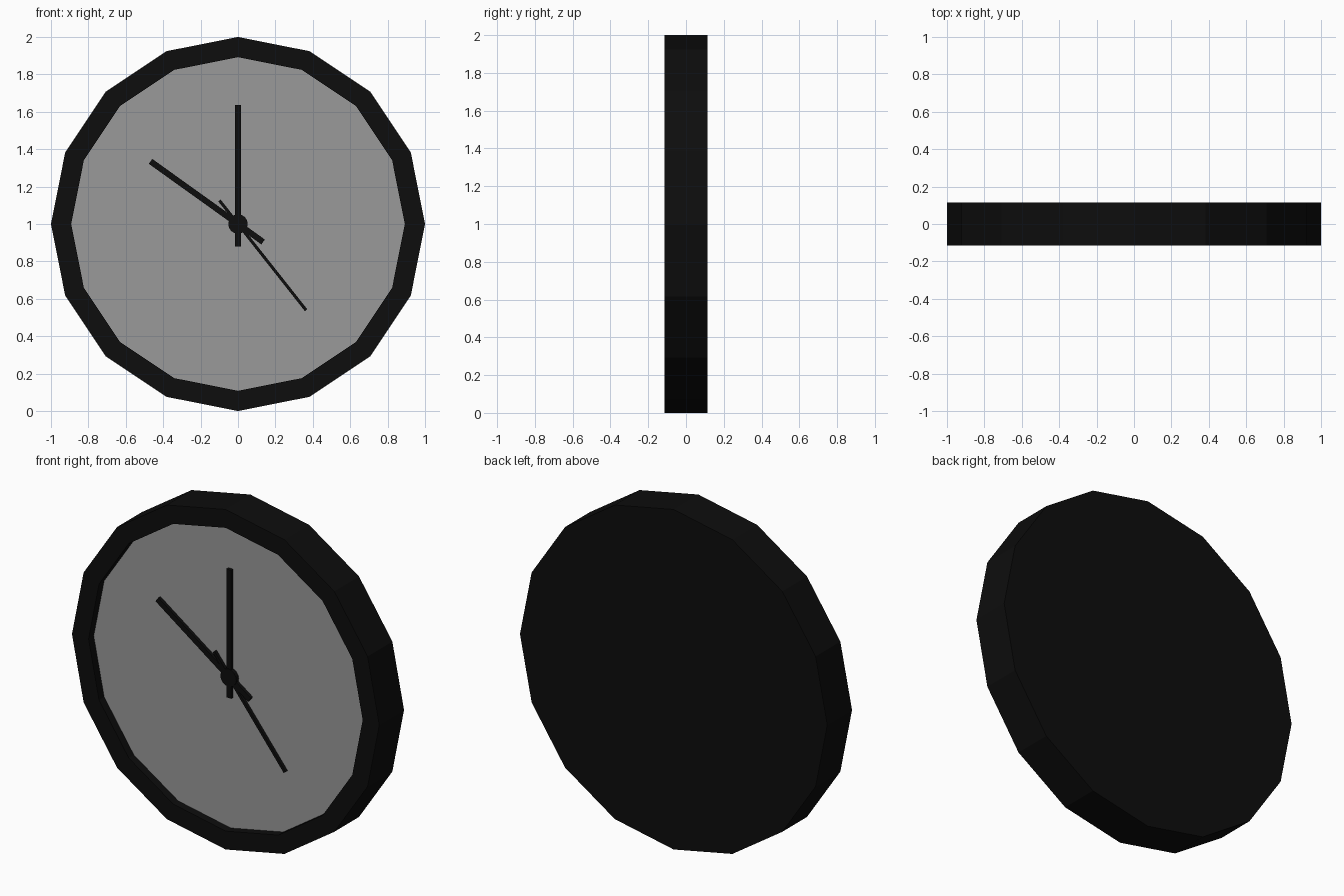
import bpy, bmesh
from math import cos, sin, pi, radians
from mathutils import Matrix

if "Cube" in bpy.data.objects:
    bpy.data.objects.remove(bpy.data.objects["Cube"])

SIDES = 16
FACE_Y = -0.067


def material(name, v):
    m = bpy.data.materials.new(name)
    m.diffuse_color = (v, v, v, 1)
    m.use_nodes = True
    m.node_tree.nodes["Principled BSDF"].inputs["Base Color"].default_value = m.diffuse_color
    return m


black = material("black", 0.004)
grey = material("dial_grey", 0.32)


def finish(name, bm, mat):
    bmesh.ops.recalc_face_normals(bm, faces=bm.faces)
    me = bpy.data.meshes.new(name)
    bm.to_mesh(me)
    bm.free()
    me.materials.append(mat)
    ob = bpy.data.objects.new(name, me)
    ob.location.z = 1
    bpy.context.collection.objects.link(ob)
    return ob


def lathe(name, profile, sides, mat):
    """Revolve (radius, y) points round the y axis, capping both ends."""
    bm = bmesh.new()
    rings = [[bm.verts.new((r * cos(2 * pi * i / sides), y, r * sin(2 * pi * i / sides)))
              for i in range(sides)] for r, y in profile]
    for a, b in zip(rings, rings[1:]):
        for i in range(sides):
            j = (i + 1) % sides
            bm.faces.new((a[i], a[j], b[j], b[i]))
    bm.faces.new(rings[0])
    bm.faces.new(rings[-1])
    return finish(name, bm, mat)


def hand(name, angle, tip, tail, width, front):
    """Thin bar through the centre; angle is counter-clockwise from +x."""
    bm = bmesh.new()
    bmesh.ops.create_cube(bm, size=1)
    bmesh.ops.scale(bm, vec=(tip + tail, FACE_Y - front, width), verts=bm.verts)
    bmesh.ops.translate(bm, vec=((tip - tail) / 2, (FACE_Y + front) / 2, 0), verts=bm.verts)
    bmesh.ops.rotate(bm, matrix=Matrix.Rotation(-radians(angle), 3, 'Y'), verts=bm.verts)
    return finish(name, bm, mat=black)


# case with raised rim, closed at the back
lathe("case", [(1, 0.115), (1, -0.115), (0.892, -0.115), (0.892, FACE_Y + 0.01)], SIDES, black)
# recessed dial
lathe("dial", [(0.892, FACE_Y + 0.009), (0.892, FACE_Y)], SIDES, grey)
# hands and hub
hand("minute_hand", 90, 0.635, 0.12, 0.032, -0.086)
hand("hour_hand", 144.4, 0.575, 0.165, 0.032, -0.086)
hand("second_hand", -51.7, 0.587, 0.16, 0.016, -0.086)
lathe("hub", [(0.052, FACE_Y), (0.052, -0.09)], SIDES, black)
